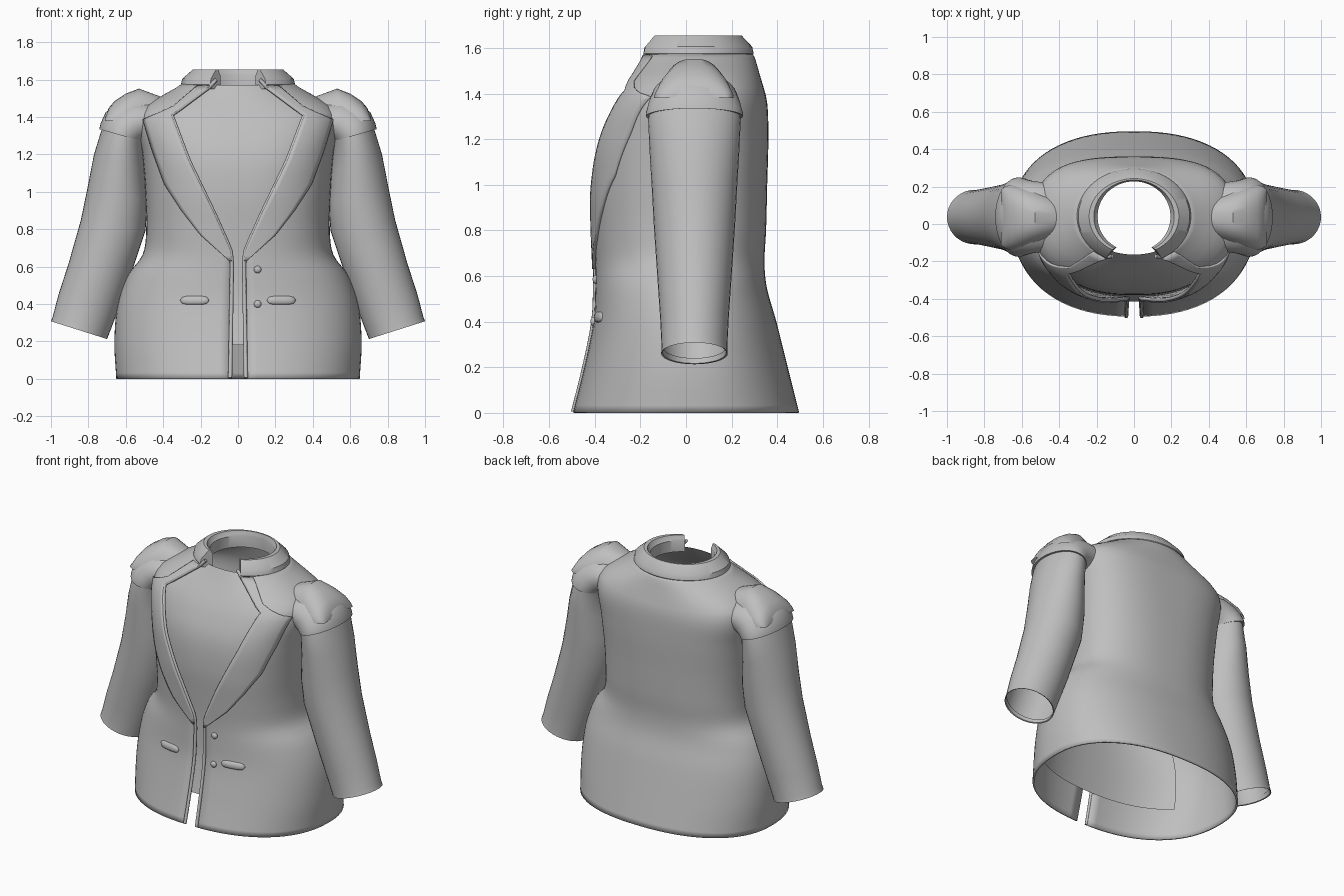
import bpy, bmesh, math

if "Cube" in bpy.data.objects:
    bpy.data.objects.remove(bpy.data.objects["Cube"])

cloth = bpy.data.materials.new("grey cloth")
cloth.diffuse_color = (0.52, 0.52, 0.52, 1)
cloth.use_nodes = True
cloth.node_tree.nodes["Principled BSDF"].inputs["Base Color"].default_value = cloth.diffuse_color


def lerp_table(table, z, smooth=False):
    """Row of values at height z, read from (z, values...) rows."""
    z = min(max(z, table[0][0]), table[-1][0])
    for i in range(len(table) - 1):
        p, q = table[i], table[i + 1]
        if z <= q[0]:
            break
    h = q[0] - p[0]
    t = (z - p[0]) / h
    o = table[max(i - 1, 0)]
    r = table[min(i + 2, len(table) - 1)]
    out = []
    for k in range(1, len(p)):
        if smooth:
            m0 = (q[k] - o[k]) / (q[0] - o[0]) * h
            m1 = (r[k] - p[k]) / (r[0] - p[0]) * h
            out.append((2*t**3 - 3*t**2 + 1) * p[k] + (t**3 - 2*t**2 + t) * m0
                       + (3*t**2 - 2*t**3) * q[k] + (t**3 - t**2) * m1)
        else:
            out.append(p[k] + (q[k] - p[k]) * t)
    return out


# Torso sections: height, half width, front y, back y, squareness
TORSO = [(0, .645, -.49, .49, 2.3), (.2, .655, -.44, .44, 2.3), (.4, .637, -.40, .39, 2.3),
         (.55, .585, -.392, .348, 2.3), (.66, .505, -.392, .338, 2.4), (.8, .485, -.40, .345, 2.5),
         (1.0, .49, -.41, .35, 2.6), (1.2, .505, -.39, .355, 2.8), (1.36, .53, -.325, .35, 2.9),
         (1.44, .51, -.275, .33, 2.7), (1.5, .42, -.235, .312, 2.4), (1.55, .33, -.205, .298, 2.1),
         (1.585, .28, -.185, .28, 2.0)]
# Front opening edge and lapel outer edge
OPENING = [(0, .042), (.62, .032), (.69, .04), (.88, .125), (1.17, .265), (1.41, .355), (1.57, .14), (1.62, .10)]
LAPEL = [(.63, .045), (.77, .20), (.9, .30), (1.04, .39), (1.22, .455), (1.385, .505), (1.45, .35), (1.57, .21)]
MID = .03


def front_y(x, z, inset=0.0):
    a, yf, yb, n = lerp_table(TORSO, z, True)
    a, yf = a - inset, yf + inset
    u = min(abs(x) / a, .995)
    return MID - (MID - yf) * (1 - u ** n) ** (1 / n)


def make(name, grid, wrap=False, thick=0.0, mirror=False, angle=40):
    """Object from a grid of points."""
    bm = bmesh.new()
    rows = [[bm.verts.new(p) for p in row] for row in grid]
    for r0, r1 in zip(rows, rows[1:]):
        n = len(r0)
        for j in range(n if wrap else n - 1):
            k = (j + 1) % n
            bm.faces.new((r0[j], r0[k], r1[k], r1[j]))
    bmesh.ops.remove_doubles(bm, verts=bm.verts, dist=1e-5)
    bmesh.ops.recalc_face_normals(bm, faces=bm.faces)
    return finish(name, bm, thick, mirror, angle)


def finish(name, bm, thick=0.0, mirror=False, angle=40):
    me = bpy.data.meshes.new(name)
    bm.to_mesh(me)
    bm.free()
    me.materials.append(cloth)
    ob = bpy.data.objects.new(name, me)
    bpy.context.collection.objects.link(ob)
    if mirror:
        m = ob.modifiers.new("mirror", 'MIRROR')
        m.use_clip = True
    if thick:
        s = ob.modifiers.new("thickness", 'SOLIDIFY')
        s.thickness, s.offset = thick, 0
    bpy.ops.object.select_all(action='DESELECT')
    ob.select_set(True)
    bpy.context.view_layer.objects.active = ob
    bpy.ops.object.shade_smooth_by_angle(angle=math.radians(angle))
    return ob


def steps(a, b, n):
    return [a + (b - a) * i / n for i in range(n + 1)]


# Jacket body, open down the front
grid = []
for z in sorted(steps(0, 1.585, 48) + [1.41]):
    a, yf, yb, n = lerp_table(TORSO, z, True)
    xo = lerp_table(OPENING, z)[0]
    t0 = math.asin(min(xo / a, .98) ** (n / 2))
    row = []
    for t in steps(t0, math.pi, 40):
        s, c = max(math.sin(t), 0), math.cos(t)
        x = a * s ** (2 / n) if t < math.pi - 1e-6 else 0
        d = abs(c) ** (2 / n)
        row.append((x, MID - (MID - yf) * d if c > 0 else MID + (yb - MID) * d, z))
    grid.append(row)
make("jacket_body", grid, thick=.012, mirror=True)

# Lapels folded over the chest
grid = []
for z in sorted(steps(.63, 1.565, 34) + [1.385, 1.41]):
    x0, x1 = lerp_table(OPENING, z)[0], lerp_table(LAPEL, z)[0]
    x1 = max(x1, x0 + .01)
    grid.append([(x, front_y(x, z) - .014, z) for x in steps(x0, x1, 8)])
make("lapel", grid, thick=.014, mirror=True)

# Inner front panel behind the opening
grid = []
for z in steps(.18, 1.57, 34):
    a = lerp_table(TORSO, z, True)[0]
    grid.append([(x, front_y(x, z, .03), z) for x in steps(-.8 * a, .8 * a, 28)])
make("inner_panel", grid)

# Raised trim along each front edge
for side in (-1, 1):
    cu = bpy.data.curves.new("front_trim", 'CURVE')
    cu.dimensions = '3D'
    cu.bevel_depth, cu.bevel_resolution, cu.use_fill_caps = .011, 1, True
    zs = sorted(steps(.005, 1.6, 40) + [1.41])
    sp = cu.splines.new('POLY')
    sp.points.add(len(zs) - 1)
    for p, z in zip(sp.points, zs):
        x = lerp_table(OPENING, z)[0]
        p.co = (side * x, front_y(x, z) - .006, z, 1)
    cu.materials.append(cloth)
    bpy.context.collection.objects.link(bpy.data.objects.new("front_trim", cu))

# Standing collar, open at the throat: (x radius, y radius, height)
profile = [(.29, .245, 1.55), (.305, .257, 1.575), (.298, .25, 1.605), (.24, .203, 1.655),
           (.215, .195, 1.655), (.205, .19, 1.635), (.195, .188, 1.625), (.195, .188, 1.55)]
bm = bmesh.new()
rings = []
for t in steps(math.radians(29), math.radians(331), 56):
    rings.append([bm.verts.new((rx * math.sin(t), .04 - ry * math.cos(t), z)) for rx, ry, z in profile])
for r0, r1 in zip(rings, rings[1:]):
    for j in range(len(profile)):
        k = (j + 1) % len(profile)
        bm.faces.new((r0[j], r0[k], r1[k], r1[j]))
bm.faces.new(rings[0])
bm.faces.new(rings[-1])
bmesh.ops.recalc_face_normals(bm, faces=bm.faces)
finish("collar", bm, angle=35)


def tube(sections, segs=36):
    """Rings spanning an outer and an inner point: (xo, zo, xi, zi, y radius)."""
    g = []
    for xo, zo, xi, zi, ry in sections:
        ring = []
        for i in range(segs):
            t = 2 * math.pi * i / segs
            c = .5 + .5 * math.cos(t)
            ring.append((xi + (xo - xi) * c, .037 + ry * math.sin(t), zi + (zo - zi) * c))
        g.append(ring)
    return g


# Sleeves, with a narrow turned hem at the cuff
sleeve = [(.71, 1.40, .47, 1.30, .195), (.733, 1.32, .50, 1.25, .203), (.77, 1.2, .495, 1.1, .197),
          (.805, 1.02, .482, .95, .187), (.84, .85, .495, .79, .178), (.905, .62, .575, .55, .162),
          (.96, .45, .64, .37, .15), (.99, .335, .69, .238, .144), (1.0, .308, .70, .213, .146),
          (.993, .31, .707, .217, .139), (.984, .335, .698, .24, .137)]
make("sleeve", tube(sleeve), wrap=True, mirror=True)

# Shoulder caps overlapping the sleeve tops
cap = [(.728, 1.335, .503, 1.268, .2), (.742, 1.335, .495, 1.265, .212), (.735, 1.365, .49, 1.27, .212),
       (.708, 1.425, .47, 1.27, .203), (.66, 1.465, .45, 1.27, .195), (.58, 1.495, .43, 1.27, .188),
       (.48, 1.49, .41, 1.27, .18), (.40, 1.47, .39, 1.28, .165)]
make("shoulder_cap", tube(cap), wrap=True, mirror=True)

# Padded shoulder crest: (x, top height, half width)
crest = [(.36, 1.49, .08), (.43, 1.515, .12), (.53, 1.552, .15), (.6, 1.525, .168),
         (.66, 1.485, .175), (.69, 1.45, .165), (.71, 1.405, .15), (.712, 1.385, .145)]
grid = []
for x, top, w in crest:
    grid.append([(x, .035 + w * v, 1.38 + (top - 1.38) * max(1 - abs(v) ** 2.6, 0) ** .6)
                 for v in [math.sin(s) for s in steps(-math.pi / 2, math.pi / 2, 20)]])
make("shoulder_crest", grid, mirror=True)


# Pocket welts: rounded bars following the front
grid = []
for i in range(13):
    x = .152 + .16 * i / 12
    h = .024 * math.sqrt(max(1 - abs(i / 6 - 1) ** 4, 0))
    ring = []
    for j in range(12):
        t = 2 * math.pi * j / 12
        z = .42 + h * math.sin(t)
        ring.append((x, front_y(x, z) - .004 - .6 * h * math.cos(t), z))
    grid.append(ring)
make("pocket_welt", grid, wrap=True, mirror=True)

# Buttons on one side of the opening
for z in (.585, .4):
    bm = bmesh.new()
    bmesh.ops.create_uvsphere(bm, u_segments=16, v_segments=8, radius=.02)
    for v in bm.verts:
        v.co = (v.co.x + .105, v.co.y * .7 + front_y(.105, z) - .008, v.co.z + z)
    finish("button", bm)
